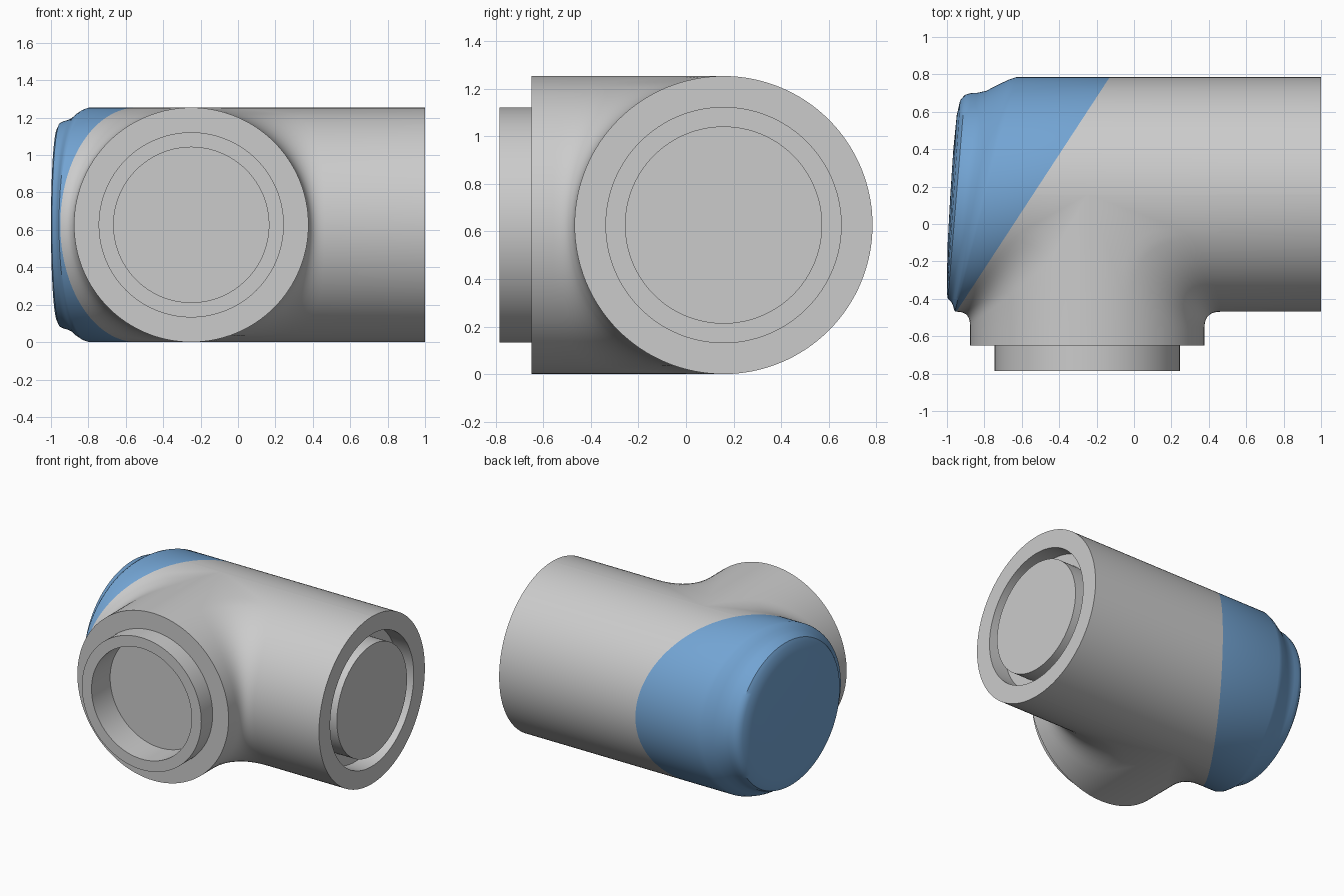
import bpy, bmesh
from math import sin, cos, pi

if "Cube" in bpy.data.objects:
    bpy.data.objects.remove(bpy.data.objects["Cube"])

R, CX, CY, CZ = 0.627, -0.25, 0.158, 0.627   # pipe radius, branch axis x, main axis y, height
N = 64                                       # steps per half circle


def grid(bm, columns):
    """Skin quads between neighbouring columns of points."""
    cols = [[bm.verts.new(p) for p in c] for c in columns]
    for a, b in zip(cols, cols[1:]):
        for i in range(len(a) - 1):
            bm.faces.new((a[i], a[i + 1], b[i + 1], b[i]))


def finish(bm, name):
    bmesh.ops.remove_doubles(bm, verts=bm.verts, dist=1e-4)
    bmesh.ops.recalc_face_normals(bm, faces=bm.faces)
    me = bpy.data.meshes.new(name)
    bm.to_mesh(me)
    bm.free()
    ob = bpy.data.objects.new(name, me)
    bpy.context.collection.objects.link(ob)
    bpy.ops.object.select_all(action='DESELECT')
    ob.select_set(True)
    bpy.context.view_layer.objects.active = ob
    bpy.ops.object.shade_smooth_by_angle(angle=0.6)
    return ob


def seam_x(y):
    """Slanted plane where the body meets the cap."""
    return -0.13 + (y - CY - R) * 0.82 / (2 * R)


# Tee body: branch spigot, blended junction, main pipe with socket
bm = bmesh.new()
spigot = [(0, -0.565), (0.415, -0.565), (0.415, -0.785), (0.495, -0.785),
          (0.495, -0.65), (R, -0.65), (R, -0.562)]
half = [-pi / 2 + pi * i / N for i in range(N + 1)]
for side, base, grow in ((1, 0.085, 0.28), (-1, 0.07, 0.1)):
    columns = []
    for t in half:
        c, s = max(cos(t), 0), sin(t)
        col = [(CX + side * r * c, y, CZ + r * s) for r, y in spigot]
        # fillet lies in a level slice: same reach along branch and main pipe
        d = (base + grow * s * s) * min(1, 3 * c)
        x, y, z = CX + side * R * c, CY - R * c, CZ + R * s
        for k in range(11):
            u = k / 10
            col.append((x + side * d * u * u, y - d * (1 - u) ** 2, z))
        col.append((1 if side > 0 else seam_x(y), y, z))
        columns.append(col)
    grid(bm, columns)

# back half of the main pipe
grid(bm, [[(seam_x(CY + R * cos(t)), CY + R * cos(t), CZ + R * sin(t)),
           (1, CY + R * cos(t), CZ + R * sin(t))] for t in half])

# socket end with a ring groove
socket = [(R, 1), (0.495, 1), (0.495, 0.865), (0.415, 0.865), (0.415, 1), (0, 1)]
turn = [-pi / 2 + pi * i / N for i in range(2 * N + 1)]
grid(bm, [[(x, CY + r * cos(t), CZ + r * sin(t)) for r, x in socket] for t in turn])
finish(bm, "tee_body")

# Slanted cap: rings given by back y, front y, back x, front x
rings = [(0.785, -0.469, -0.13, -0.95), (0.785, -0.469, -0.63, -0.952),
         (0.772, -0.467, -0.67, -0.957), (0.738, -0.455, -0.74, -0.963),
         (0.712, -0.435, -0.79, -0.968), (0.701, -0.42, -0.84, -0.975),
         (0.70, -0.41, -0.872, -0.985), (0.69, -0.40, -0.905, -0.995),
         (0.66, -0.37, -0.93, -1.0), (0.58, -0.30, -0.948, -1.0),
         (0.40, -0.12, -0.966, -0.997), (0.14, 0.14, -0.983, -0.983)]
bm = bmesh.new()
columns = []
for t in turn:
    col = []
    for y1, y0, x1, x0 in rings:
        r, w = (y1 - y0) / 2, (1 + cos(t)) / 2
        col.append((x0 + (x1 - x0) * w, y0 + (y1 - y0) * w, CZ + r * sin(t)))
    columns.append(col)
grid(bm, columns)
cap = finish(bm, "slanted_cap")
blue = bpy.data.materials.new("blue")
blue.diffuse_color = (0.17, 0.37, 0.65, 1)
blue.use_nodes = True
blue.node_tree.nodes["Principled BSDF"].inputs["Base Color"].default_value = blue.diffuse_color
cap.data.materials.append(blue)
